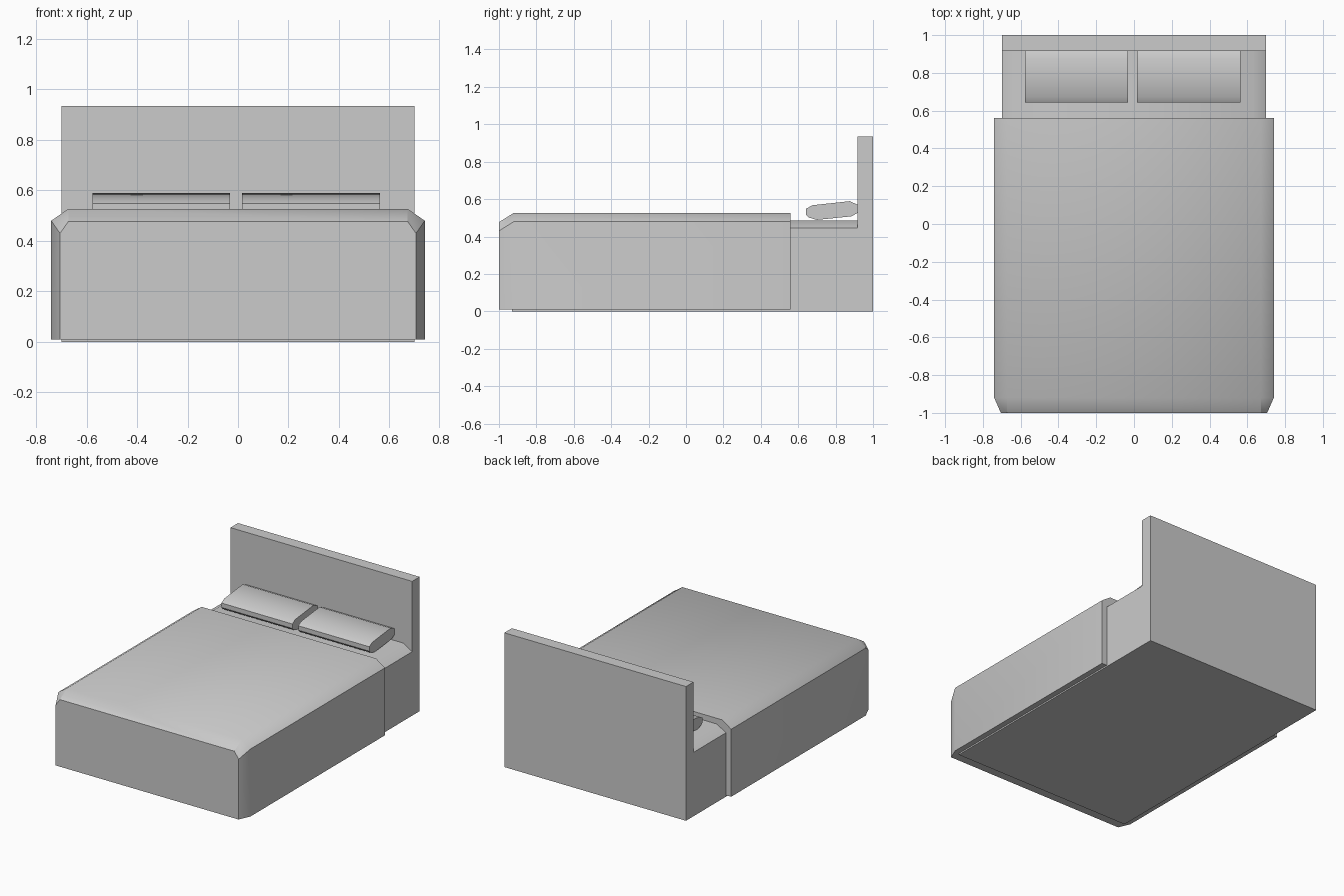
import bpy, bmesh, math

if "Cube" in bpy.data.objects:
    bpy.data.objects.remove(bpy.data.objects["Cube"])


def loft(name, rings, smooth=36):
    """Closed solid skinned through rings of 3D points, capped at both ends."""
    bm = bmesh.new()
    vs = [[bm.verts.new(p) for p in ring] for ring in rings]
    n = len(vs[0])
    for a, b in zip(vs, vs[1:]):
        for i in range(n):
            j = (i + 1) % n
            bm.faces.new((a[i], a[j], b[j], b[i]))
    bm.faces.new(vs[0])
    bm.faces.new(vs[-1])
    bmesh.ops.recalc_face_normals(bm, faces=bm.faces)
    mesh = bpy.data.meshes.new(name)
    bm.to_mesh(mesh)
    bm.free()
    ob = bpy.data.objects.new(name, mesh)
    bpy.context.collection.objects.link(ob)
    bpy.ops.object.select_all(action='DESELECT')
    ob.select_set(True)
    bpy.context.view_layer.objects.active = ob
    bpy.ops.object.shade_smooth_by_angle(angle=math.radians(smooth))
    return ob


def section(y, half):
    """Left-right symmetric cross-section at y from (x, z) points."""
    return [(x, y, z) for x, z in half] + [(-x, y, z) for x, z in reversed(half)]


# Bed body with chamfered mattress edge
body = [(0.70, 0), (0.70, 0.445), (0.63, 0.487)]
loft("bed_base_and_mattress", [section(-0.93, body), section(0.917, body)])

# Headboard
board = [(0.70, 0), (0.70, 0.935)]
loft("headboard", [section(0.917, board), section(1.0, board)])

# Blanket draped over the body, tapering in at the foot
foot = [(0.705, 0.01), (0.705, 0.43), (0.672, 0.477)]
full = [(0.74, 0.01), (0.74, 0.48), (0.672, 0.527)]
loft("blanket", [section(-1.0, foot), section(-0.92, full), section(0.56, full)])

# Two tilted pillows, octagonal in profile (y, z)
profile = [(0.642, 0.548), (0.642, 0.517), (0.655, 0.502), (0.70, 0.489),
           (0.885, 0.508), (0.918, 0.527), (0.918, 0.57), (0.875, 0.589),
           (0.674, 0.567)]
for name, x0, x1 in (("pillow_left", -0.577, -0.031), ("pillow_right", 0.015, 0.563)):
    loft(name, [[(x, y, z) for y, z in profile] for x in (x0, x1)])
